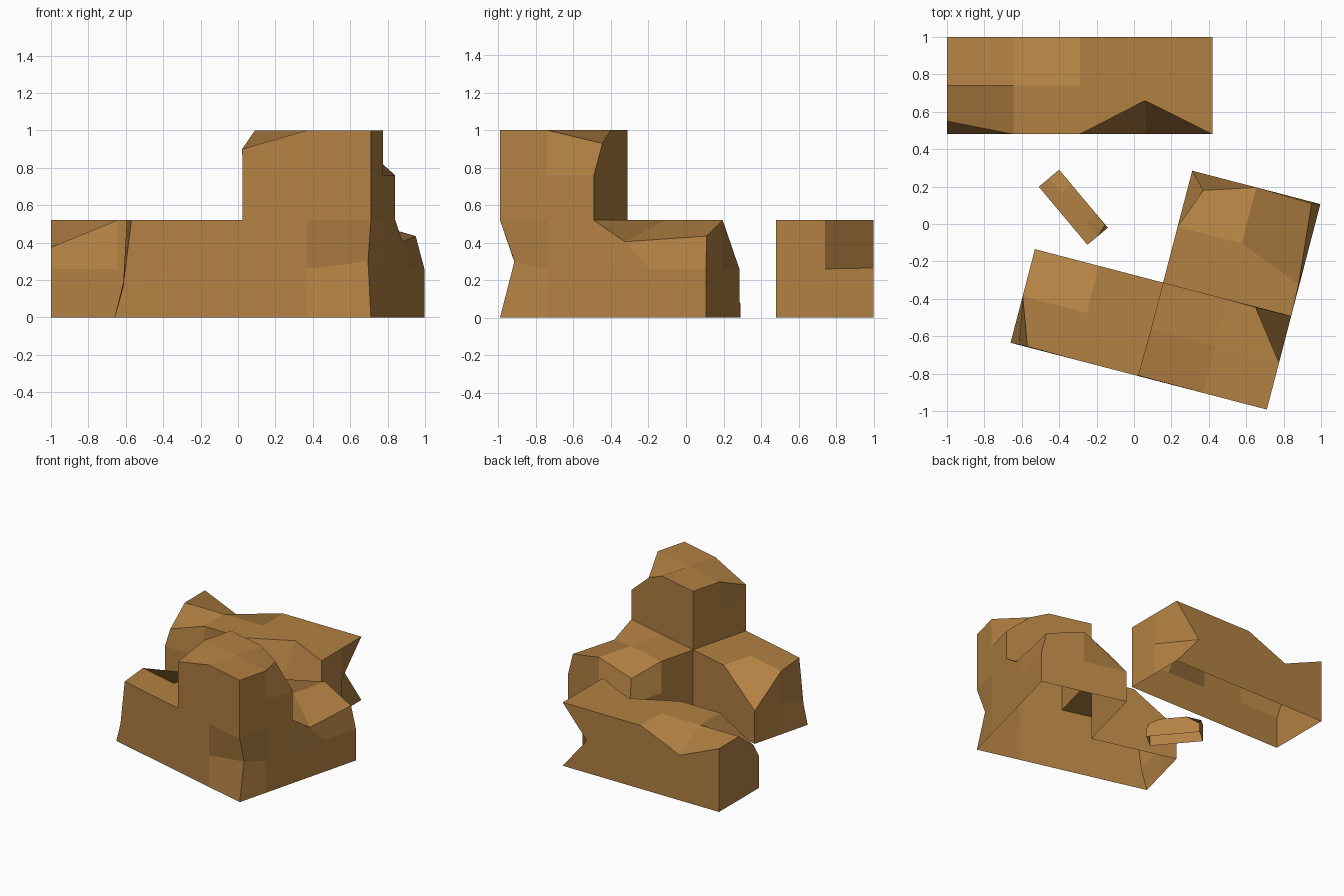
import bpy, bmesh, math
from mathutils import Matrix, Vector

if "Cube" in bpy.data.objects:
    bpy.data.objects.remove(bpy.data.objects["Cube"])

brown = bpy.data.materials.new("brown_rock")
brown.diffuse_color = (0.45, 0.22, 0.056, 1)
brown.use_nodes = True
brown.node_tree.nodes["Principled BSDF"].inputs["Base Color"].default_value = brown.diffuse_color

# Corner offsets of the quad on each side of a grid cell, wound outwards
SIDES = {
    (-1, 0, 0): [(0, 0, 0), (0, 0, 1), (0, 1, 1), (0, 1, 0)],
    (1, 0, 0): [(1, 0, 0), (1, 1, 0), (1, 1, 1), (1, 0, 1)],
    (0, -1, 0): [(0, 0, 0), (1, 0, 0), (1, 0, 1), (0, 0, 1)],
    (0, 1, 0): [(0, 1, 0), (0, 1, 1), (1, 1, 1), (1, 1, 0)],
    (0, 0, 1): [(0, 0, 1), (1, 0, 1), (1, 1, 1), (0, 1, 1)],
}


def rock(name, origin, angle, grid, blocks, chips):
    """Outer skin (open underneath) of grid blocks, with some points chipped.
    chips maps a grid point to its new world position."""
    place = Matrix.Translation((*origin, 0)) @ Matrix.Rotation(math.radians(angle), 4, 'Z')
    cells = {(i, j, k) for (i0, i1, j0, j1, k1) in blocks
             for i in range(i0, i1) for j in range(j0, j1) for k in range(k1)}
    bm = bmesh.new()
    verts = {}

    def point(p):
        if p not in verts:
            pos = place @ Vector([grid[a][p[a]] for a in range(3)])
            verts[p] = bm.verts.new(chips.get(p, pos))
        return verts[p]

    for c in sorted(cells):
        for d, quad in SIDES.items():
            if tuple(c[a] + d[a] for a in range(3)) not in cells:
                bm.faces.new([point(tuple(c[a] + q[a] for a in range(3))) for q in quad])
    mesh = bpy.data.meshes.new(name)
    bm.to_mesh(mesh)
    bm.free()
    mesh.materials.append(brown)
    bpy.context.collection.objects.link(bpy.data.objects.new(name, mesh))


def steps(length, n):
    return [length * i / n for i in range(n + 1)]


# Long boulder at the back
rock("back_boulder", (-1, 0.48), 0,
     (steps(1.42, 4), steps(0.52, 2), steps(0.52, 2)),
     [(0, 4, 0, 2, 2)],
     {(0, 0, 2): (-1, 0.55, 0.375),
      (3, 0, 2): (0.06, 0.66, 0.52),
      (1, 2, 2): (-0.645, 1, 0.37),
      (4, 2, 1): (0.2, 1, 0.265)})

# Stepped boulder: low left wing, tall corner, low rear wing
rock("stepped_boulder", (-0.66, -0.635), -14.6,
     (steps(1.416, 4), [0, 0.2585, 0.517, 0.826, 1.135], [0, 0.26, 0.52, 0.76, 1]),
     [(0, 2, 0, 2, 2), (2, 4, 0, 2, 4), (2, 4, 2, 4, 2)],
     {(0, 0, 2): (-0.57, -0.655, 0.52),
      (0, 0, 1): (-0.615, -0.645, 0.16),
      (0, 2, 2): (-0.53, -0.135, 0.27),
      (4, 0, 1): (0.695, -0.915, 0.30),
      (2, 0, 4): (0.022, -0.81, 0.90),
      (4, 2, 4): (0.65, -0.445, 0.93),
      (4, 3, 2): (0.88, -0.325, 0.405),
      (4, 4, 2): (0.95, 0.11, 0.435),
      (2, 4, 2): (0.37, 0.18, 0.415)})

# Small loose stone
rock("small_stone", (-0.14, -0.02), 130,
     (steps(0.405, 4), steps(0.142, 2), steps(0.142, 2)),
     [(0, 4, 0, 2, 2)],
     {(4, 0, 2): (-0.40, 0.29, 0.075),
      (0, 0, 2): (-0.155, -0.005, 0.115)})
